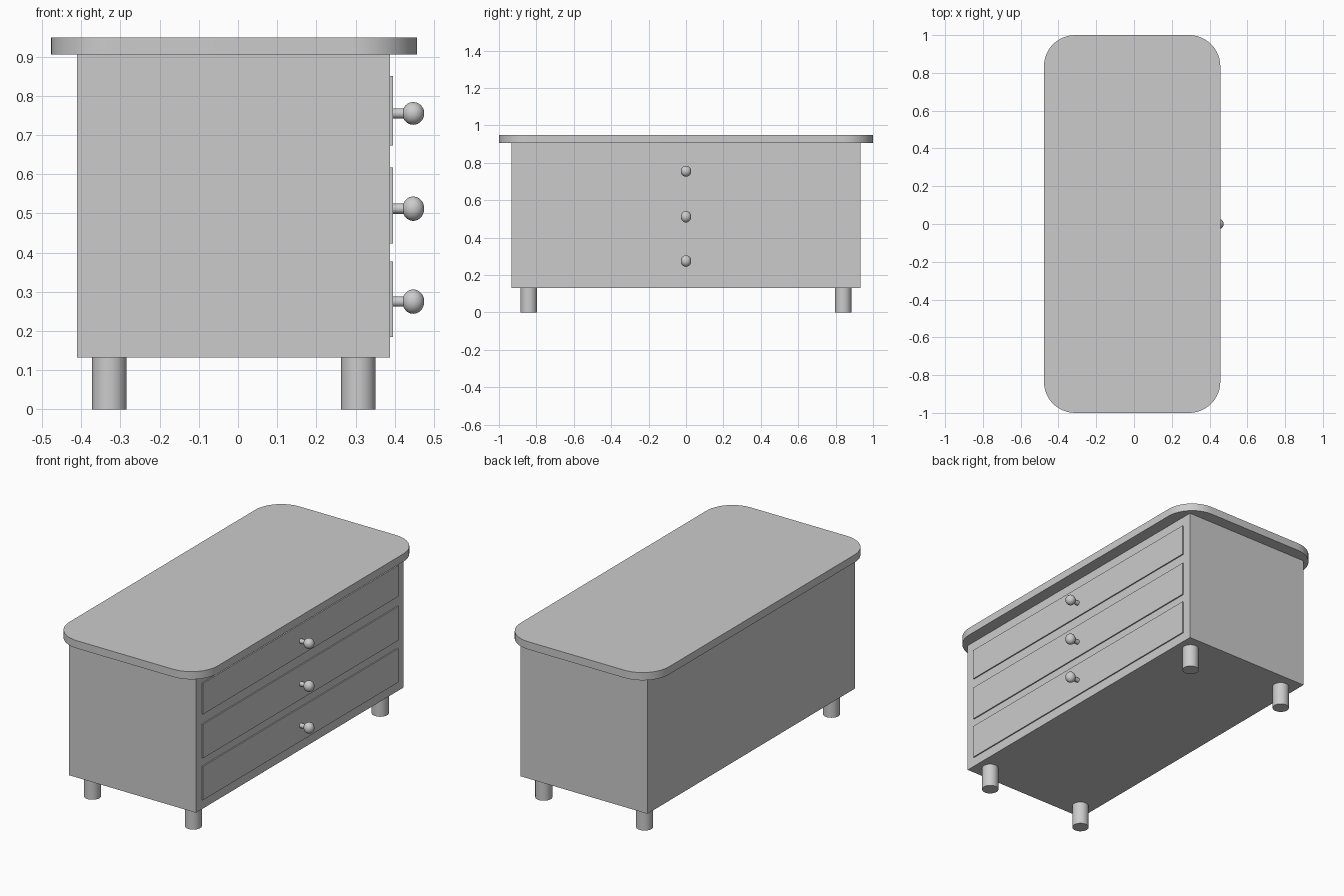
import bpy, bmesh
from math import pi, sin, cos, radians

if "Cube" in bpy.data.objects:
    bpy.data.objects.remove(bpy.data.objects["Cube"])


def box(name, x0, x1, y0, y1, z0, z1):
    bpy.ops.mesh.primitive_cube_add(
        size=1, location=((x0 + x1) / 2, (y0 + y1) / 2, (z0 + z1) / 2))
    ob = bpy.context.object
    ob.name = name
    ob.scale = (x1 - x0, y1 - y0, z1 - z0)
    bpy.ops.object.transform_apply(location=False, rotation=False, scale=True)
    return ob


def smooth():
    bpy.ops.object.shade_smooth_by_angle(angle=radians(35))


def cylinder(name, radius, depth, loc, rot=(0, 0, 0)):
    bpy.ops.mesh.primitive_cylinder_add(
        vertices=32, radius=radius, depth=depth, location=loc, rotation=rot)
    bpy.context.object.name = name
    smooth()


# Table top: rounded rectangle slab
def rounded_slab(name, x0, x1, y0, y1, z0, z1, r, seg=12):
    bm = bmesh.new()
    centres = [(x1 - r, y1 - r), (x0 + r, y1 - r), (x0 + r, y0 + r), (x1 - r, y0 + r)]
    verts = []
    for k, (cx, cy) in enumerate(centres):
        for i in range(seg + 1):
            a = (k + i / seg) * pi / 2
            verts.append(bm.verts.new((cx + r * cos(a), cy + r * sin(a), z0)))
    base = bm.faces.new(verts)
    ext = bmesh.ops.extrude_face_region(bm, geom=[base], use_keep_orig=True)
    moved = [v for v in ext["geom"] if isinstance(v, bmesh.types.BMVert)]
    bmesh.ops.translate(bm, verts=moved, vec=(0, 0, z1 - z0))
    bmesh.ops.recalc_face_normals(bm, faces=bm.faces)
    mesh = bpy.data.meshes.new(name)
    bm.to_mesh(mesh)
    bm.free()
    ob = bpy.data.objects.new(name, mesh)
    bpy.context.collection.objects.link(ob)
    bpy.ops.object.select_all(action='DESELECT')
    ob.select_set(True)
    bpy.context.view_layer.objects.active = ob
    smooth()


rounded_slab("top_board", -0.477, 0.457, -1, 1, 0.905, 0.949, 0.165)

# Cabinet body
box("cabinet_body", -0.41, 0.388, -0.932, 0.932, 0.132, 0.905)

# Drawer fronts with knobs: bottom z, top z, knob z, knob height radius
drawers = [("bottom", 0.185, 0.377, 0.275, 0.031),
           ("middle", 0.423, 0.617, 0.512, 0.031),
           ("top", 0.673, 0.85, 0.755, 0.029)]
for name, z0, z1, kz, kr in drawers:
    box(name + "_drawer_front", 0.38, 0.395, -0.878, 0.878, z0, z1)
    cylinder(name + "_knob_stem", 0.013, 0.04, (0.41, 0, kz), (0, pi / 2, 0))
    bpy.ops.mesh.primitive_uv_sphere_add(
        segments=32, ring_count=16, radius=1, location=(0.447, 0, kz))
    knob = bpy.context.object
    knob.name = name + "_knob"
    knob.scale = (0.028, 0.028, kr)
    bpy.ops.object.transform_apply(location=False, rotation=False, scale=True)
    smooth()

# Four round legs
for xn, x in (("back", -0.328), ("front", 0.307)):
    for yn, y in (("left", -0.84), ("right", 0.84)):
        cylinder(f"{xn}_{yn}_leg", 0.044, 0.132, (x, y, 0.066))
